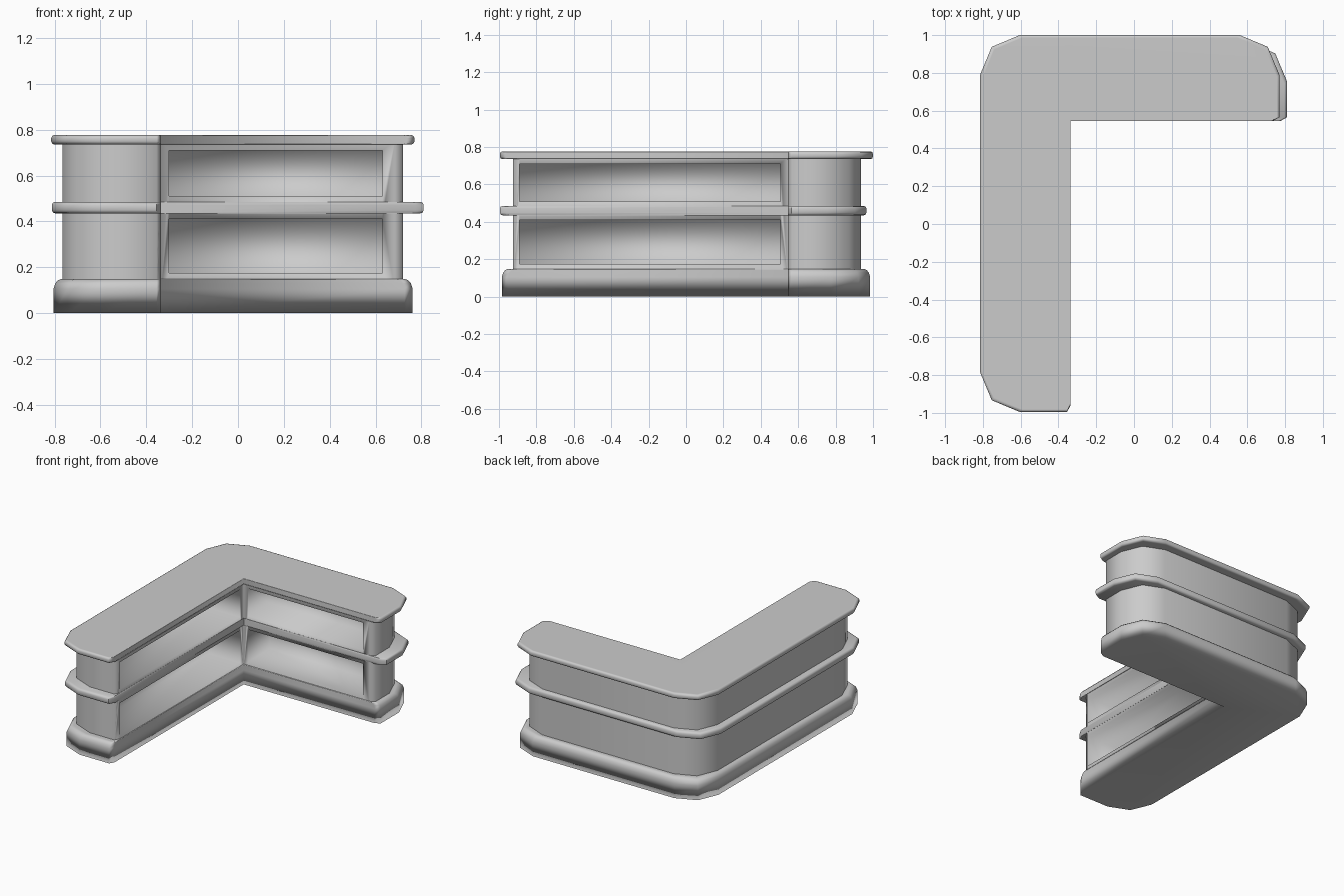
import bpy, bmesh

if "Cube" in bpy.data.objects:
    bpy.data.objects.remove(bpy.data.objects["Cube"])

INNER_X, INNER_Y = -0.335, 0.545   # faces of the inside corner
GREY = bpy.data.materials.new("mid_grey")
GREY.diffuse_color = (0.6, 0.6, 0.6, 1)
GREY.use_nodes = True
GREY.node_tree.nodes["Principled BSDF"].inputs["Base Color"].default_value = GREY.diffuse_color


def outline(x0, x1, y0, y1, ix, iy):
    """L-shaped plan with broad three-point outer corners and small inner-end chamfers."""
    a, b, s, t = 0.21, 0.062, 0.035, 0.02
    return [
        (x0, y1 - a), (x0, y0 + a), (x0 + b, y0 + b), (x0 + a, y0),   # left side, front-left corner
        (ix - t, y0), (ix, y0 + s),                                   # front end of long arm
        (ix, iy),                                                     # inside corner
        (x1 - s, iy), (x1, iy + t),                                   # right end of short arm
        (x1, y1 - a), (x1 - b, y1 - b), (x1 - a, y1),                 # back-right corner
        (x0 + a, y1), (x0 + b, y1 - b),                               # back-left corner
    ]


def finish(bm, name):
    bmesh.ops.recalc_face_normals(bm, faces=bm.faces)
    me = bpy.data.meshes.new(name)
    bm.to_mesh(me)
    bm.free()
    me.materials.append(GREY)
    ob = bpy.data.objects.new(name, me)
    bpy.context.collection.objects.link(ob)
    return ob


def select(ob):
    bpy.ops.object.select_all(action='DESELECT')
    ob.select_set(True)
    bpy.context.view_layer.objects.active = ob


def smooth_weighted(ob):
    """Fully smooth, with the large faces dominating the normals."""
    select(ob)
    bpy.ops.object.shade_smooth()
    mod = ob.modifiers.new("weighted", 'WEIGHTED_NORMAL')
    mod.mode = 'FACE_AREA'
    bpy.ops.object.modifier_apply(modifier=mod.name)


def layer(name, bounds, rings, inner=0.0):
    """Stack inset copies of the L outline; rings = (z, inset). Inside faces stay flush."""
    x0, x1, y0, y1 = bounds
    bm = bmesh.new()
    loops = []
    for z, d in rings:
        pts = outline(x0 + d, x1 - d, y0 + d, y1 - d, INNER_X - inner, INNER_Y + inner)
        loops.append([bm.verts.new((x, y, z)) for x, y in pts])
    n = len(loops[0])
    for lo, hi in zip(loops, loops[1:]):
        for i in range(n):
            j = (i + 1) % n
            bm.faces.new((lo[i], lo[j], hi[j], hi[i]))
    bm.faces.new(loops[0][::-1])
    bm.faces.new(loops[-1])
    return finish(bm, name)


def lip(z0, z1, r=0.014):
    """Rounded edge section for a trim band."""
    return [(z0, r), (z0 + r * 0.3, r * 0.3), (z0 + r, 0),
            (z1 - r, 0), (z1 - r * 0.3, r * 0.3), (z1, r)]


# Plinth, middle band and counter top
smooth_weighted(layer("plinth", (-0.805, 0.762, -0.985, 0.985),
                      [(0, 0), (0.105, 0), (0.13, 0.008), (0.143, 0.02), (0.149, 0.035)]))
select(layer("middle_band", (-0.812, 0.81, -0.995, 0.965), lip(0.435, 0.485)))
bpy.ops.object.shade_smooth_by_angle(angle=0.8)
smooth_weighted(layer("counter_top", (-0.815, 0.77, -0.995, 1.0), lip(0.735, 0.777)))

# Counter body
body = layer("counter_body", (-0.765, 0.72, -0.925, 0.935), [(0.1, 0), (0.75, 0)], 0.001)

# Shelf recesses on both inside faces
DEPTH = 0.25
bm = bmesh.new()
for z0, z1 in ((0.175, 0.41), (0.51, 0.71)):
    for x0, x1, y0, y1 in ((-0.30, 0.63, INNER_Y - 0.03, INNER_Y + DEPTH),
                           (INNER_X - DEPTH, INNER_X + 0.03, -0.89, 0.505)):
        box = bmesh.ops.create_cube(bm, size=1)["verts"]
        bmesh.ops.scale(bm, verts=box, vec=(x1 - x0, y1 - y0, z1 - z0))
        bmesh.ops.translate(bm, verts=box,
                            vec=((x0 + x1) / 2, (y0 + y1) / 2, (z0 + z1) / 2))
cutter = finish(bm, "recess_cutter")
cutter.hide_render = True

mod = body.modifiers.new("recesses", 'BOOLEAN')
mod.operation = 'DIFFERENCE'
mod.solver = 'EXACT'
mod.object = cutter
select(body)
bpy.ops.object.modifier_apply(modifier=mod.name)
bpy.data.objects.remove(cutter)

# Soft shading in the recesses, crisp hidden rims at the body's top and bottom
bpy.ops.object.shade_smooth()
for e in body.data.edges:
    zs = [body.data.vertices[v].co.z for v in e.vertices]
    e.use_edge_sharp = max(zs) < 0.11 or min(zs) > 0.74
